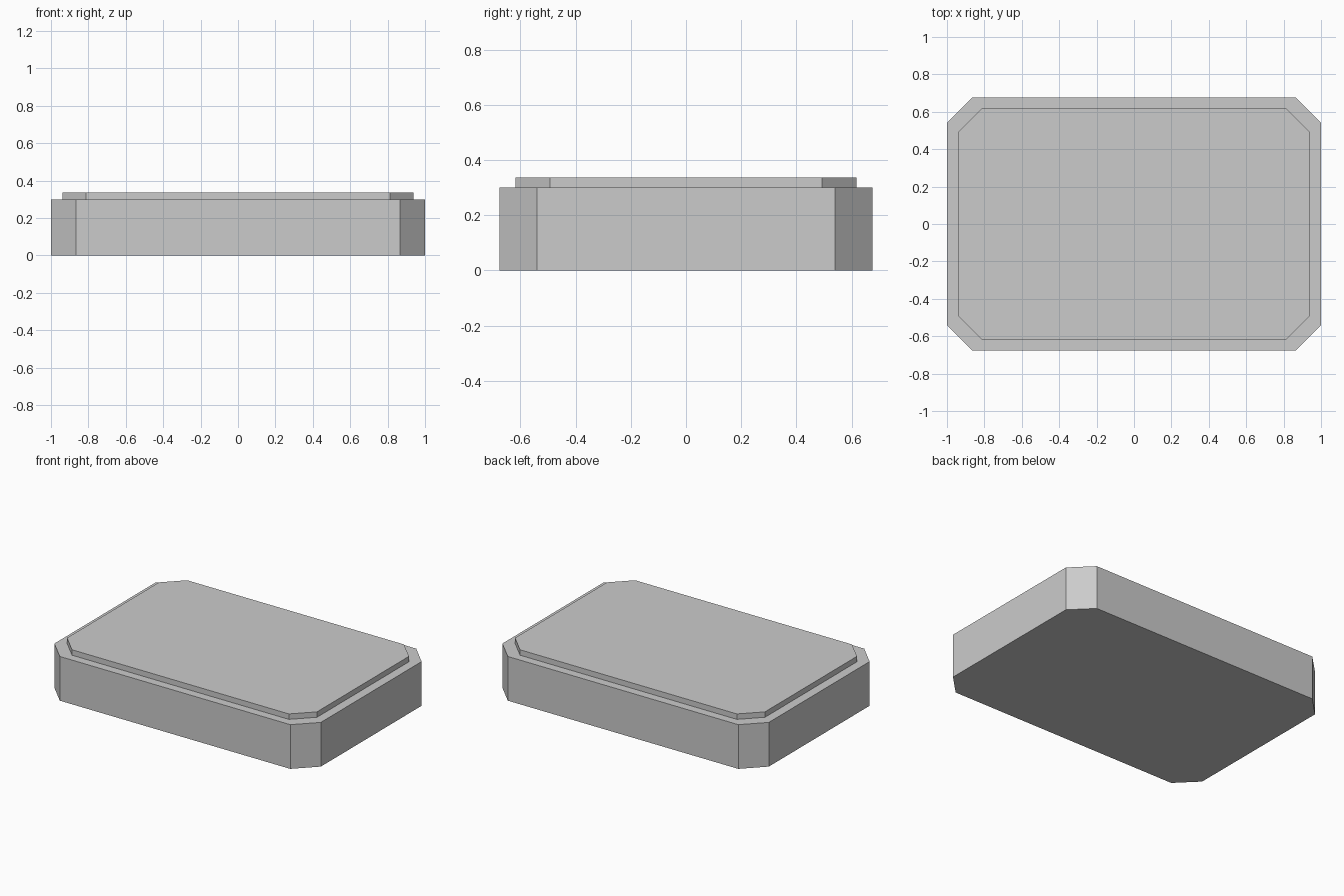
import bpy
import bmesh

if "Cube" in bpy.data.objects:
    bpy.data.objects.remove(bpy.data.objects["Cube"])


def chamfered_slab(name, hx, hy, cut, z0, z1):
    """Extrude a rectangle with four cut corners from z0 up to z1."""
    quarter = [(hx, hy - cut), (hx - cut, hy)]
    outline = (quarter
               + [(-x, y) for x, y in reversed(quarter)]
               + [(-x, -y) for x, y in quarter]
               + [(x, -y) for x, y in reversed(quarter)])
    bm = bmesh.new()
    base = bm.faces.new([bm.verts.new((x, y, z0)) for x, y in outline])
    top = bmesh.ops.extrude_face_region(bm, geom=[base], use_keep_orig=True)
    verts = [g for g in top["geom"] if isinstance(g, bmesh.types.BMVert)]
    bmesh.ops.translate(bm, verts=verts, vec=(0, 0, z1 - z0))
    bmesh.ops.recalc_face_normals(bm, faces=bm.faces)
    mesh = bpy.data.meshes.new(name)
    bm.to_mesh(mesh)
    bm.free()
    obj = bpy.data.objects.new(name, mesh)
    bpy.context.collection.objects.link(obj)
    return obj


# Main body with cut corners
chamfered_slab("body", 1.0, 0.675, 0.135, 0.0, 0.30)

# Thin inset plate on top
chamfered_slab("top_plate", 0.938, 0.617, 0.124, 0.30, 0.337)
